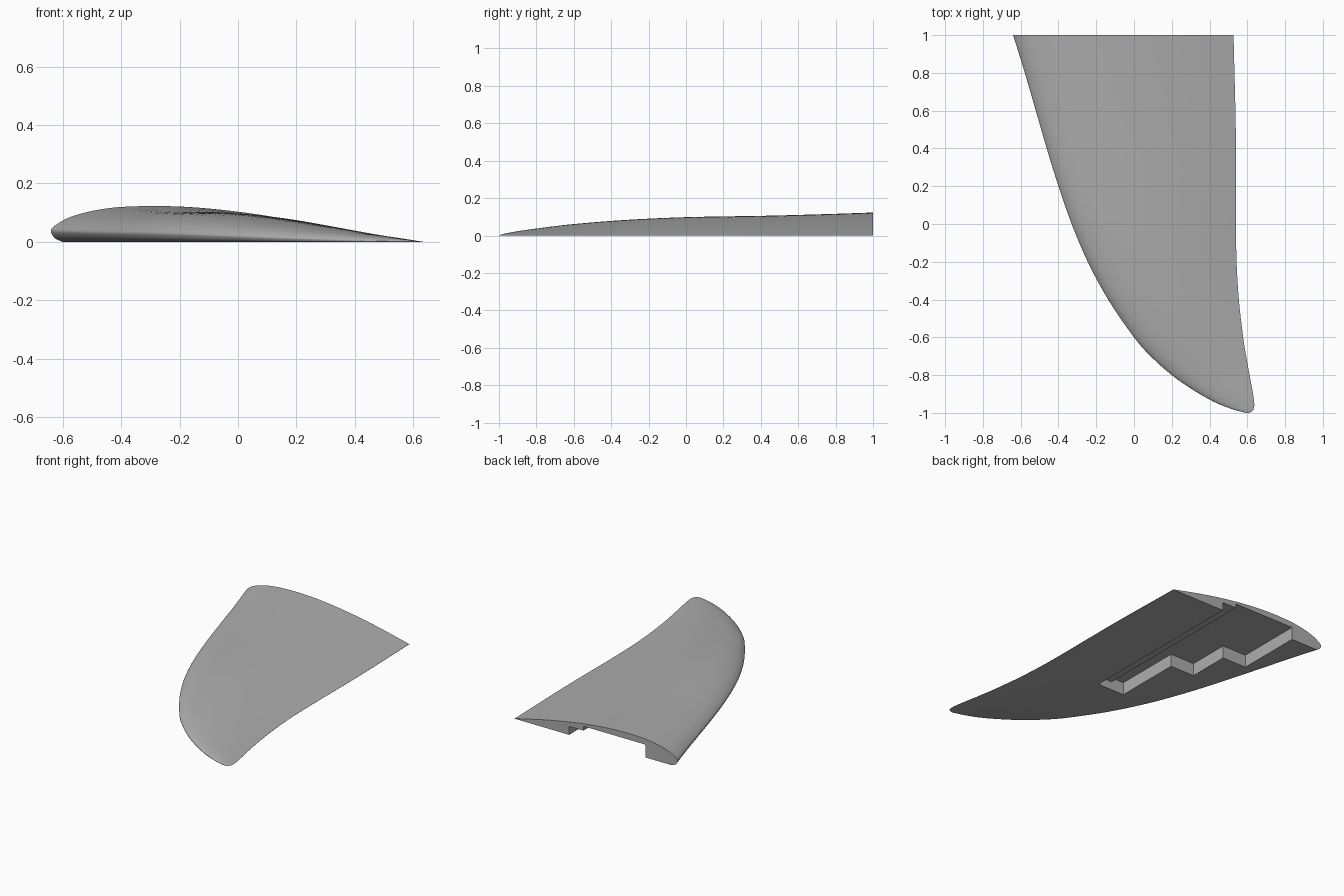
import bpy
import bmesh
from mathutils import Vector

default = bpy.data.objects.get("Cube")
if default:
    bpy.data.objects.remove(default, do_unlink=True)

# Single painted finish
grey = bpy.data.materials.new("plain_grey")
grey.use_nodes = True
colour = (0.42, 0.42, 0.42, 1.0)
grey.diffuse_color = colour
grey.node_tree.nodes["Principled BSDF"].inputs["Base Color"].default_value = colour


def smooth_points(points, steps):
    """Catmull-Rom curve through points of any dimension."""
    pts = [Vector(p) for p in points]
    pts = [pts[0]] + pts + [pts[-1]]
    result = []
    for a, b, c, d in zip(pts, pts[1:], pts[2:], pts[3:]):
        for i in range(steps):
            t = i / steps
            result.append((b * 2 + (c - a) * t
                           + (a * 2 - b * 5 + c * 4 - d) * t * t
                           + (b * 3 - a - c * 3 + d) * t ** 3) / 2)
    result.append(pts[-1])
    return result


def make_object(name, bm):
    bmesh.ops.recalc_face_normals(bm, faces=bm.faces[:])
    mesh = bpy.data.meshes.new(name)
    bm.to_mesh(mesh)
    bm.free()
    mesh.materials.append(grey)
    obj = bpy.data.objects.new(name, mesh)
    bpy.context.collection.objects.link(obj)
    return obj


def make_prism(name, outline, bottom, top):
    """Upright prism from a plan outline."""
    bm = bmesh.new()
    face = bm.faces.new([bm.verts.new((x, y, bottom)) for x, y in outline])
    new = bmesh.ops.extrude_face_region(bm, geom=[face])["geom"]
    moved = [v for v in new if isinstance(v, bmesh.types.BMVert)]
    bmesh.ops.translate(bm, verts=moved, vec=(0, 0, top - bottom))
    obj = make_object(name, bm)
    obj.hide_render = True
    return obj


# Flat-bottomed airfoil: chord fraction, height fraction (trailing edge to belly)
airfoil = smooth_points([
    (1, .01), (.9, .23), (.8, .44), (.7, .62), (.6, .775), (.5, .895),
    (.4, .975), (.3, 1), (.2, .97), (.13, .88), (.08, .765), (.045, .645),
    (.02, .51), (.006, .405), (0, .31), (.004, .2), (.014, .09), (.035, 0)], 3)

# Span stations: y, leading edge x, trailing edge x, height
stations = smooth_points([
    (1, -.64, .527, .123), (.8, -.578, .532, .116), (.6, -.52, .537, .11),
    (.4, -.462, .54, .105), (.2, -.4, .54, .102), (0, -.33, .54, .098),
    (-.2, -.245, .543, .09), (-.4, -.137, .555, .078), (-.6, 0, .578, .061),
    (-.7, .088, .594, .05), (-.8, .2, .612, .037), (-.88, .315, .627, .026),
    (-.94, .42, .636, .016), (-.975, .505, .635, .009),
    (-.993, .565, .623, .004), (-1, .595, .608, .002)], 4)

# Wing skin lofted through the stations
bm = bmesh.new()
rings = []
for y, lead, trail, height in stations:
    ring = [bm.verts.new((lead + (trail - lead) * f, y, max(0, h) * height))
            for f, h in airfoil]
    ring.append(bm.verts.new((trail, y, 0)))
    rings.append(ring)
for near, far in zip(rings, rings[1:]):
    for i in range(len(near)):
        j = (i + 1) % len(near)
        bm.faces.new((near[i], near[j], far[j], far[i]))
bm.faces.new(rings[0])
bm.faces.new(rings[-1])
wing = make_object("wing", bm)

# Stepped pocket under the wing, with a shallower ledge along its rear side
inner, rear, end, beyond = .034, .137, -.17, 1.1
pocket = make_prism("pocket_cutter", [
    (inner, beyond), (-.41, beyond), (-.41, .56), (-.235, .56), (-.235, .28),
    (-.058, .28), (-.058, end), (inner, end)], -.1, .083)
ledge = make_prism("ledge_cutter", [
    (rear, beyond), (inner - .02, beyond), (inner - .02, end), (rear, end)],
    -.12, .055)

bpy.context.view_layer.objects.active = wing
for cutter in (pocket, ledge):
    cut = wing.modifiers.new("cut", "BOOLEAN")
    cut.operation = "DIFFERENCE"
    cut.solver = "EXACT"
    cut.object = cutter
    bpy.ops.object.modifier_apply(modifier=cut.name)
    bpy.data.objects.remove(cutter, do_unlink=True)

# Smooth skin with crisp edges
bpy.ops.object.select_all(action="DESELECT")
wing.select_set(True)
bpy.ops.object.shade_smooth_by_angle(angle=.6)
